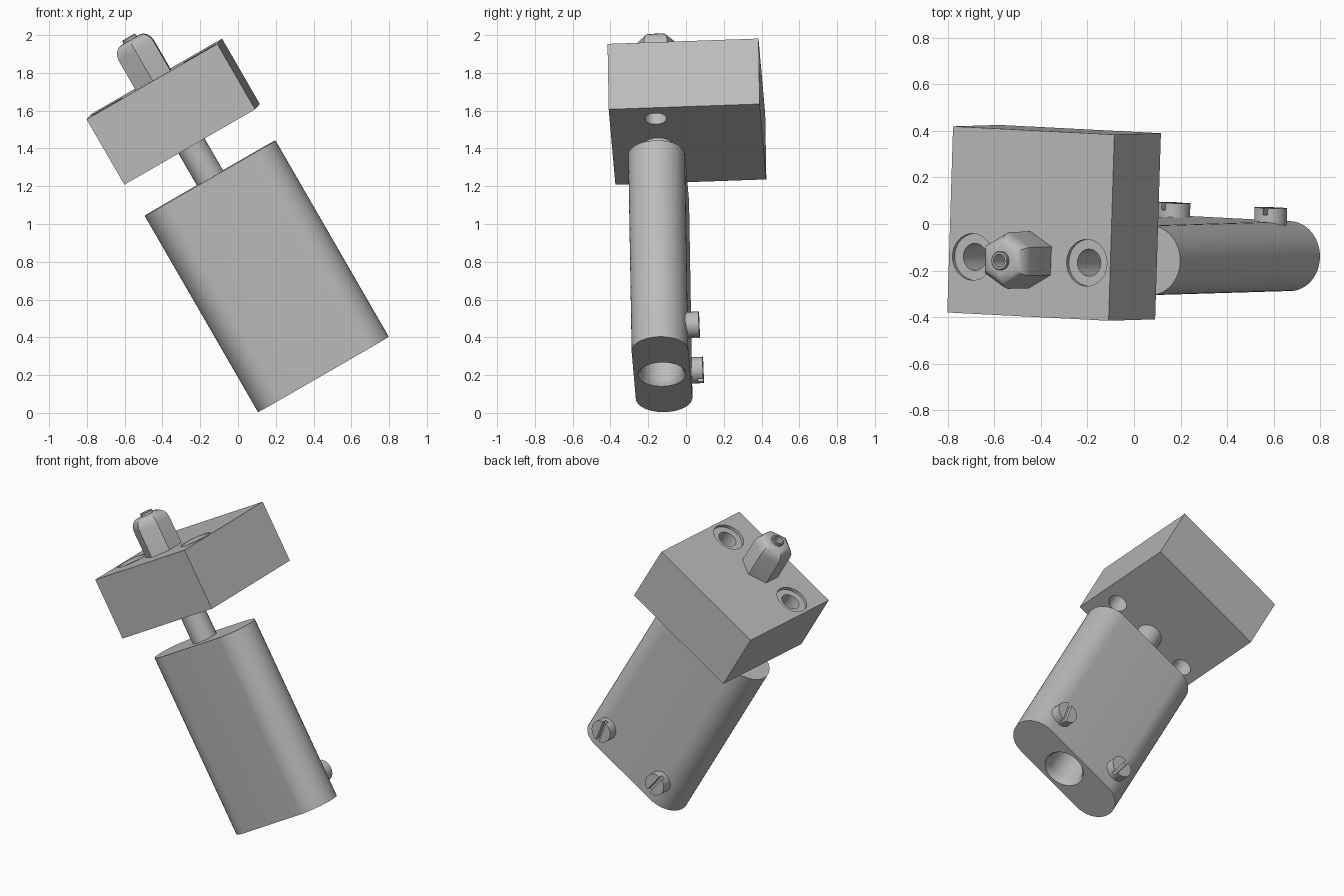
import bpy, bmesh
from math import sin, cos, pi, radians
from mathutils import Matrix, Vector

cube = bpy.data.objects.get("Cube")
if cube:
    bpy.data.objects.remove(cube, do_unlink=True)

# Tilted frame: origin at the middle of the block's top face, local z along the tool
up = Vector((-0.5, -0.015, 0.866)).normalized()
back = Vector((0.031, 0.999, 0.035))
side = back.cross(up).normalized()
back = up.cross(side)
FRAME = Matrix((side, back, up)).transposed().to_4x4()
FRAME.translation = (-0.443, 0.002, 1.768)
AXIS_Y = -0.156

grey = bpy.data.materials.new("plain grey")
grey.use_nodes = True
GREY = (0.5, 0.5, 0.5, 1)
grey.diffuse_color = GREY
grey.node_tree.nodes["Principled BSDF"].inputs["Base Color"].default_value = GREY


def finish(name, bm, place=Matrix()):
    bmesh.ops.recalc_face_normals(bm, faces=bm.faces)
    mesh = bpy.data.meshes.new(name)
    bm.to_mesh(mesh)
    bm.free()
    mesh.transform(place)
    mesh.materials.append(grey)
    obj = bpy.data.objects.new(name, mesh)
    bpy.context.collection.objects.link(obj)
    obj.matrix_world = FRAME
    return obj


def loft(name, rings, place=Matrix()):
    """Skin a list of equal-length point rings and cap both ends."""
    bm = bmesh.new()
    loops = [[bm.verts.new(p) for p in ring] for ring in rings]
    n = len(loops[0])
    for a, b in zip(loops, loops[1:]):
        for i in range(n):
            j = (i + 1) % n
            bm.faces.new((a[i], a[j], b[j], b[i]))
    bm.faces.new(loops[0])
    bm.faces.new(loops[-1])
    return finish(name, bm, place)


def lathe(name, profile, place=Matrix(), sides=48, turn=0):
    angles = [turn + 2 * pi * i / sides for i in range(sides)]
    return loft(name, [[(r * cos(a), r * sin(a), z) for a in angles]
                       for r, z in profile], place)


def box(name, size, place):
    bm = bmesh.new()
    bmesh.ops.create_cube(bm, size=1)
    bmesh.ops.scale(bm, vec=size, verts=bm.verts)
    return finish(name, bm, place)


def select(obj):
    bpy.ops.object.select_all(action='DESELECT')
    obj.select_set(True)
    bpy.context.view_layer.objects.active = obj


def cut(obj, cutter):
    mod = obj.modifiers.new("cut", 'BOOLEAN')
    mod.operation = 'DIFFERENCE'
    mod.solver = 'EXACT'
    mod.object = cutter
    select(obj)
    bpy.ops.object.modifier_apply(modifier=mod.name)
    bpy.data.objects.remove(cutter, do_unlink=True)


def at(x, y, z=0):
    return Matrix.Translation((x, y, z))


parts = []

# Heater block with two counterbored through holes
block = box("heater_block", (0.8, 0.8, 0.4), at(0, 0, -0.2))
for s in (-1, 1):
    cut(block, lathe("hole_cutter",
                     [(0.058, -0.5), (0.058, -0.02), (0.1, -0.02), (0.1, 0.1)],
                     at(s * 0.283, AXIS_Y)))
parts.append(block)

# Hexagonal nozzle with a rounded crown, and its bored tip
nozzle = lathe("nozzle",
               [(0.122, -0.02), (0.122, 0.18), (0.117, 0.205), (0.104, 0.226),
                (0.084, 0.241), (0.06, 0.245)],
               at(0, AXIS_Y), sides=6, turn=pi / 2)
tip = lathe("nozzle_tip", [(0.04, 0.23), (0.04, 0.258), (0.037, 0.262)], at(0, AXIS_Y))
for part in (nozzle, tip):
    cut(part, lathe("bore_cutter", [(0.028, 0.15), (0.028, 0.3)], at(0, AXIS_Y)))
    parts.append(part)

# Neck between the block and the body
parts.append(lathe("neck", [(0.08, -0.62), (0.08, -0.38)], at(0, AXIS_Y)))

# Slab body with fully rounded sides
outline = []
for s in (1, -1):
    for i in range(25):
        a = -pi / 2 + pi * i / 24
        outline.append((s * (0.25 + 0.15 * cos(a)), s * 0.15 * sin(a)))
body = loft("body", [[(x, y, z) for x, y in outline] for z in (-1.8, -0.6)],
            at(0, AXIS_Y))
cut(body, lathe("socket_cutter",
                [(0.127, -1.9), (0.127, -1.8), (0.115, -1.785), (0.11, -1.76), (0.11, -1.4)],
                at(0, AXIS_Y)))
parts.append(body)

# Slotted screws on the back of the body
for name, x, turn in (("left_screw", 0.24, 10), ("right_screw", -0.24, -10)):
    place = at(x, AXIS_Y + 0.15, -1.643) @ Matrix.Rotation(-pi / 2, 4, 'X')
    screw = lathe(name, [(0.07, -0.03), (0.07, 0.06)], place, sides=40)
    cut(screw, box("slot_cutter", (0.022, 0.3, 0.06),
                   place @ Matrix.Rotation(radians(turn), 4, 'Z') @ at(0, 0, 0.06)))
    parts.append(screw)

for part in parts:
    select(part)
    bpy.ops.object.shade_smooth_by_angle(angle=radians(35))
